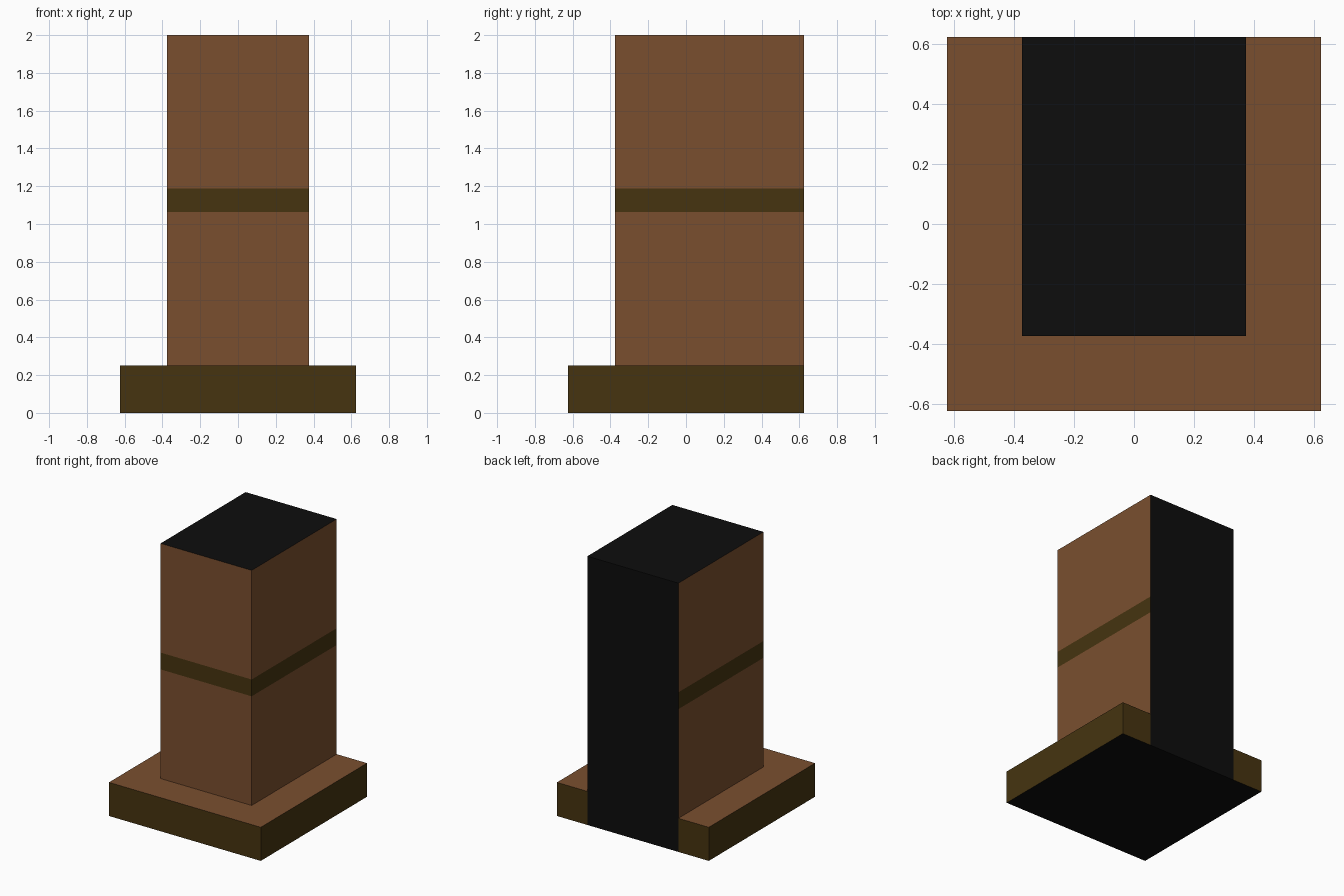
import bpy, bmesh
from mathutils import Vector

if "Cube" in bpy.data.objects:
    bpy.data.objects.remove(bpy.data.objects["Cube"])


def material(name, rgb):
    m = bpy.data.materials.new(name)
    m.diffuse_color = (*rgb, 1.0)
    m.use_nodes = True
    m.node_tree.nodes["Principled BSDF"].inputs["Base Color"].default_value = m.diffuse_color
    return m


BROWN, OLIVE, BLACK = 0, 1, 2
MATS = [material("warm_brown", (0.195, 0.078, 0.028)),
        material("dark_olive", (0.061, 0.034, 0.0052)),
        material("black", (0.004, 0.004, 0.004))]


def cut_box(name, lo, hi, cuts, colour, drop):
    """Box sliced by (axis, position) cuts; faces coloured or dropped by rule."""
    bm = bmesh.new()
    bmesh.ops.create_cube(bm, size=1)
    lo, hi = Vector(lo), Vector(hi)
    for v in bm.verts:
        v.co = (lo + hi) / 2 + v.co * (hi - lo)
    for axis, pos in cuts:
        p, n = Vector(), Vector()
        p[axis], n[axis] = pos, 1
        bmesh.ops.bisect_plane(bm, geom=bm.verts[:] + bm.edges[:] + bm.faces[:],
                               plane_co=p, plane_no=n)
    bm.normal_update()
    hidden = []
    for f in bm.faces:
        c, n = f.calc_center_median(), f.normal
        f.material_index = colour(c, n)
        if drop(c, n):
            hidden.append(f)
    bmesh.ops.delete(bm, geom=hidden, context='FACES')
    mesh = bpy.data.meshes.new(name)
    bm.to_mesh(mesh)
    bm.free()
    for m in MATS:
        mesh.materials.append(m)
    ob = bpy.data.objects.new(name, mesh)
    bpy.context.collection.objects.link(ob)
    return ob


# Base slab: brown top, olive sides, black underside and black centre of the back
def base_colour(c, n):
    if n.z > 0.5:
        return BROWN
    if n.z < -0.5 or (n.y > 0.5 and abs(c.x) < 0.375):
        return BLACK
    return OLIVE


cut_box("base_slab", (-0.625, -0.625, 0), (0.625, 0.625, 0.25),
        [(0, -0.375), (0, 0.375), (1, -0.375)], base_colour,
        lambda c, n: n.z > 0.5 and abs(c.x) < 0.375 and c.y > -0.375)


# Column: brown with an olive band, black top and back
def column_colour(c, n):
    if n.z > 0.5 or n.y > 0.5:
        return BLACK
    return OLIVE if 1.0625 < c.z < 1.1875 else BROWN


cut_box("column", (-0.375, -0.375, 0.25), (0.375, 0.625, 2.0),
        [(2, 1.0625), (2, 1.1875)], column_colour,
        lambda c, n: n.z < -0.5)
